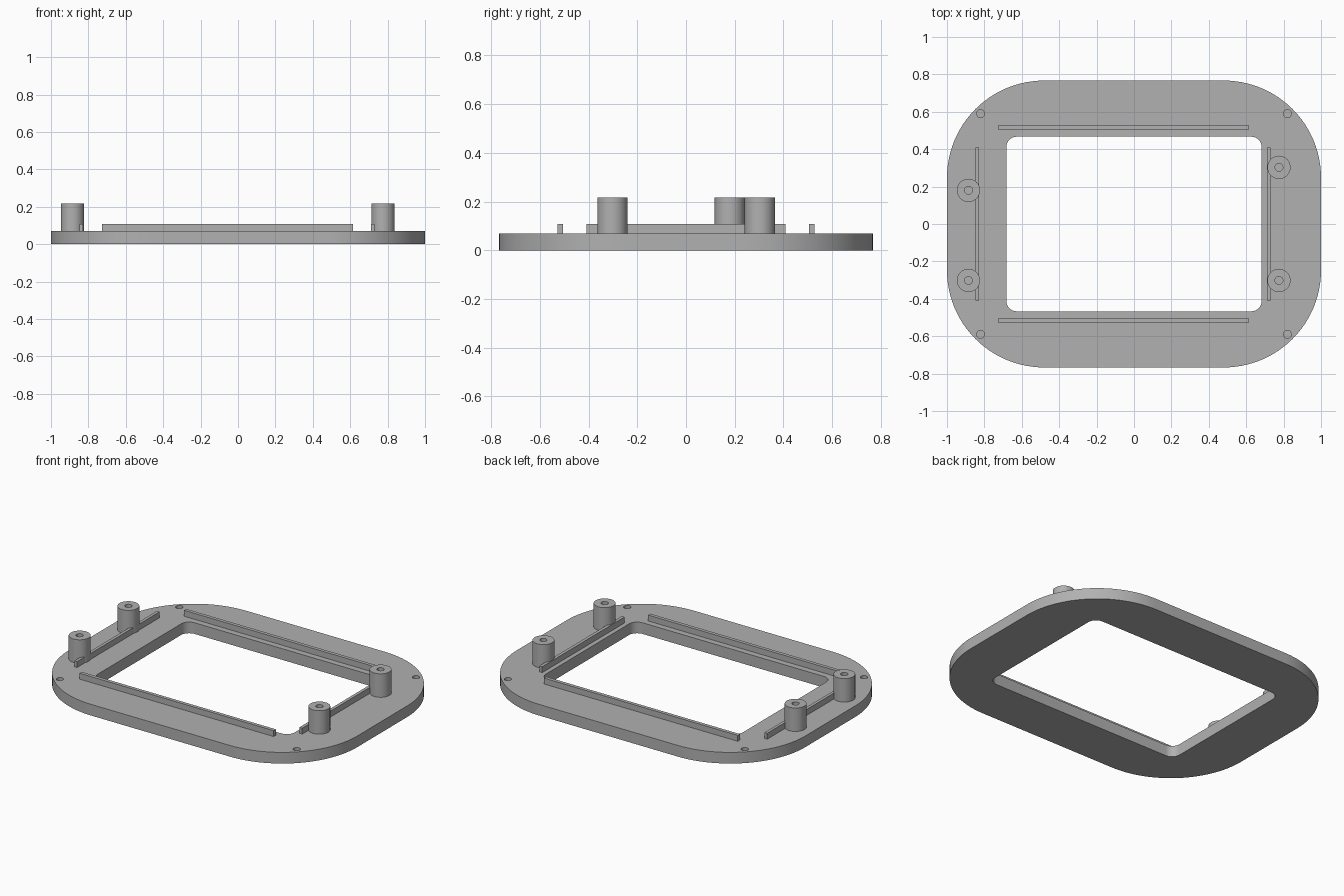
import bpy, bmesh
from math import pi, sin, cos, radians
from mathutils import Vector

cube = bpy.data.objects.get("Cube")
if cube:
    bpy.data.objects.remove(cube, do_unlink=True)

PLATE_TOP, RAIL_TOP, POST_TOP = 0.07, 0.107, 0.217

grey = bpy.data.materials.new("mid grey")
grey.use_nodes = True
grey.diffuse_color = (0.44, 0.44, 0.44, 1)
grey.node_tree.nodes["Principled BSDF"].inputs["Base Color"].default_value = grey.diffuse_color


def finish(name, bm):
    """Turn a bmesh into a named, grey object with crisp edges."""
    bmesh.ops.recalc_face_normals(bm, faces=bm.faces[:])
    mesh = bpy.data.meshes.new(name)
    bm.to_mesh(mesh)
    bm.free()
    mesh.materials.append(grey)
    obj = bpy.data.objects.new(name, mesh)
    bpy.context.collection.objects.link(obj)
    return obj


def smooth(obj):
    bpy.ops.object.select_all(action="DESELECT")
    obj.select_set(True)
    bpy.context.view_layer.objects.active = obj
    bpy.ops.object.shade_smooth_by_angle(angle=radians(30))


def prism(name, outline, z0, z1):
    """Extrude a flat outline from z0 up to z1."""
    bm = bmesh.new()
    face = bm.faces.new([bm.verts.new((x, y, z0)) for x, y in outline])
    grown = bmesh.ops.extrude_face_region(bm, geom=[face])["geom"]
    bmesh.ops.translate(bm, vec=(0, 0, z1 - z0),
                        verts=[v for v in grown if isinstance(v, bmesh.types.BMVert)])
    return finish(name, bm)


def rounded_rect(hx, hy, r, steps):
    points = []
    for corner, (sx, sy) in enumerate([(1, 1), (-1, 1), (-1, -1), (1, -1)]):
        for i in range(steps + 1):
            a = (corner + i / steps) * pi / 2
            points.append((sx * (hx - r) + r * cos(a), sy * (hy - r) + r * sin(a)))
    return points


def circle(x, y, r, n=32):
    return [(x + r * cos(2 * pi * i / n), y + r * sin(2 * pi * i / n)) for i in range(n)]


def cut(target, cutter):
    mod = target.modifiers.new("cut", "BOOLEAN")
    mod.operation, mod.solver, mod.object = "DIFFERENCE", "EXACT", cutter
    bpy.context.view_layer.objects.active = target
    bpy.ops.object.modifier_apply(modifier=mod.name)
    bpy.data.objects.remove(cutter, do_unlink=True)


# Frame plate with a rounded window and four blind corner holes
plate = prism("frame_plate", rounded_rect(1, 0.767, 0.52, 24), 0, PLATE_TOP)
cut(plate, prism("window_cutter", rounded_rect(0.682, 0.467, 0.055, 8), -0.1, 0.2))
for sx in (-1, 1):
    for sy in (-1, 1):
        cut(plate, prism("hole_cutter", circle(sx * 0.82, sy * 0.59, 0.021), 0.03, 0.2))
smooth(plate)


# Thin locating rails around the window
def rail(name, x0, x1, y0, y1):
    prism(name, [(x0, y0), (x1, y0), (x1, y1), (x0, y1)], PLATE_TOP - 0.002, RAIL_TOP)


rail("front_rail", -0.727, 0.616, -0.527, -0.505)
rail("back_rail", -0.727, 0.616, 0.505, 0.527)
rail("right_rail", -0.848, -0.829, -0.408, 0.408)
rail("left_rail", 0.71, 0.73, -0.408, 0.408)

# Hollow screw posts, turned from a profile
posts = {"right_front_post": (-0.885, -0.302), "right_back_post": (-0.885, 0.18),
         "left_front_post": (0.775, -0.302), "left_back_post": (0.775, 0.303)}
for name, (x, y) in posts.items():
    bm = bmesh.new()
    profile = [(0.062, PLATE_TOP - 0.002), (0.062, POST_TOP), (0.021, POST_TOP),
               (0.021, PLATE_TOP + 0.002), (0, PLATE_TOP + 0.002)]
    verts = [bm.verts.new((r, 0, z)) for r, z in profile]
    edges = [bm.edges.new(pair) for pair in zip(verts, verts[1:])]
    bmesh.ops.spin(bm, geom=verts + edges, cent=(0, 0, 0), axis=(0, 0, 1),
                   angle=2 * pi, steps=40, use_merge=False)
    bmesh.ops.remove_doubles(bm, verts=bm.verts[:], dist=0.0001)
    rim = [e for e in bm.edges if e.is_boundary]
    bmesh.ops.holes_fill(bm, edges=rim)
    bmesh.ops.translate(bm, verts=bm.verts[:], vec=Vector((x, y, 0)))
    smooth(finish(name, bm))
